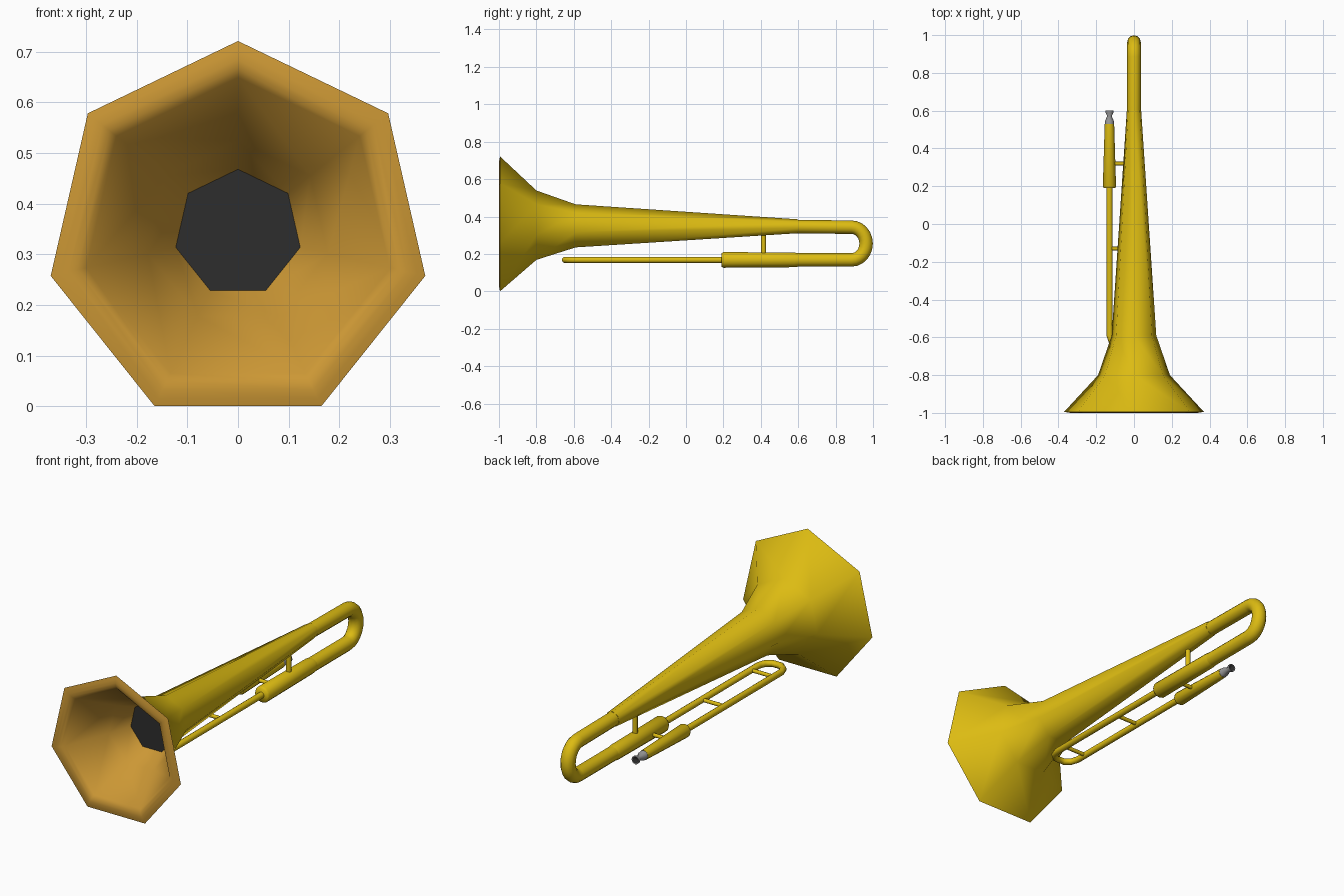
import bpy, bmesh, math
from mathutils import Vector

if "Cube" in bpy.data.objects:
    bpy.data.objects.remove(bpy.data.objects["Cube"])


def material(name, rgb):
    m = bpy.data.materials.new(name)
    m.diffuse_color = (*rgb, 1)
    m.use_nodes = True
    m.node_tree.nodes["Principled BSDF"].inputs["Base Color"].default_value = m.diffuse_color
    return m


BRASS = material("yellow brass", (0.72, 0.50, 0.006))
LINING = material("orange brass", (0.60, 0.31, 0.035))
DARK = material("dark bore", (0.026, 0.026, 0.026))
STEEL = material("grey steel", (0.32, 0.32, 0.32))

X, Y, Z = Vector((1, 0, 0)), Vector((0, 1, 0)), Vector((0, 0, 1))


def sweep(name, path, radii, sides=12, side_axis=X, tangent=None,
          mats=(BRASS,), face_mats=None, end_mat=0):
    """Tube along a planar path with one radius per point and capped ends.
    face_mats gives a material slot per segment, end_mat that of the last cap."""
    pts = [Vector(p) for p in path]
    if not isinstance(radii, (list, tuple)):
        radii = [radii] * len(pts)
    bm = bmesh.new()
    rings = []
    for i, (p, r) in enumerate(zip(pts, radii)):
        t = tangent or (pts[min(i + 1, len(pts) - 1)] - pts[max(i - 1, 0)]).normalized()
        u = side_axis.cross(t)
        rings.append([bm.verts.new(p + r * (math.cos(a) * u + math.sin(a) * side_axis))
                      for a in (2 * math.pi * k / sides for k in range(sides))])
    for i in range(len(rings) - 1):
        a, b = rings[i], rings[i + 1]
        for k in range(sides):
            j = (k + 1) % sides
            f = bm.faces.new((a[k], a[j], b[j], b[k]))
            f.material_index = face_mats[i] if face_mats else 0
    bm.faces.new(rings[0])
    bm.faces.new(rings[-1]).material_index = end_mat
    bmesh.ops.recalc_face_normals(bm, faces=bm.faces)
    for f in bm.faces:
        f.smooth = True
    me = bpy.data.meshes.new(name)
    bm.to_mesh(me)
    bm.free()
    me.set_sharp_from_angle(angle=math.radians(60))
    for m in mats:
        me.materials.append(m)
    ob = bpy.data.objects.new(name, me)
    bpy.context.collection.objects.link(ob)
    return ob


SLIDE_Z, SLIDE_X = 0.168, -0.13

# Seven-sided bell: outside, rounded rim, lining and dark throat (y, radius, z)
bell = [(0.60, 0.039, 0.346), (-0.59, 0.121, 0.344), (-0.80, 0.195, 0.344),
        (-0.994, 0.379, 0.342),
        (-0.998, 0.362, 0.342), (-1.0, 0.343, 0.342), (-0.997, 0.325, 0.342),
        (-0.985, 0.307, 0.342),
        (-0.80, 0.182, 0.342), (-0.70, 0.126, 0.342)]
sweep("bell", [(0, y, z) for y, r, z in bell], [r for y, r, z in bell], 7, X, Y,
      (BRASS, LINING, DARK), [0] * 3 + [1] * 6, 2)

# Tuning bend that joins the bell to the slide
bend = [(0, 0.58, 0.346)]
for k in range(13):
    a = math.pi * k / 12
    bend.append((0, 0.885 + 0.078 * math.sin(a), 0.2555 + 0.0875 * math.cos(a)))
bend.append((0, 0.58, SLIDE_Z))
sweep("tuning_bend", bend, 0.036, 12)

# Sleeves on both slide tubes
sweep("bell_side_sleeve",
      [(0, y, SLIDE_Z) for y in (0.19, 0.20, 0.58, 0.60)],
      [0.036, 0.042, 0.039, 0.036], 12, X, Y)
sweep("mouth_side_sleeve",
      [(SLIDE_X, y, SLIDE_Z) for y in (0.19, 0.20, 0.53)],
      [0.030, 0.035, 0.025], 12, X, Y)

# U-shaped slide
u_path = [(0, 0.21), (0, -0.59), (-0.012, -0.625), (-0.04, -0.648),
          (SLIDE_X + 0.04, -0.648), (SLIDE_X + 0.012, -0.625),
          (SLIDE_X, -0.59), (SLIDE_X, 0.21)]
sweep("slide", [(x, y, SLIDE_Z) for x, y in u_path], 0.0165, 10, Z)

# Cross braces between the slide tubes, and the upright brace to the bell
for i, y in enumerate((0.32, -0.13, -0.53)):
    sweep(f"slide_brace_{i + 1}", [(SLIDE_X, y, SLIDE_Z), (0, y, SLIDE_Z)],
          0.010, 8, Z)
sweep("upright_brace", [(0, 0.415, SLIDE_Z), (0, 0.415, 0.34)], 0.013, 8, X)

# Mouthpiece with a dark cup (y, radius)
mouth = [(0.52, 0.024), (0.545, 0.023), (0.572, 0.012), (0.59, 0.021),
         (0.60, 0.021), (0.60, 0.017), (0.588, 0.008)]
sweep("mouthpiece", [(SLIDE_X, y, SLIDE_Z) for y, r in mouth],
      [r for y, r in mouth], 12, X, Y, (STEEL, DARK), [0] * 5 + [1], 1)
